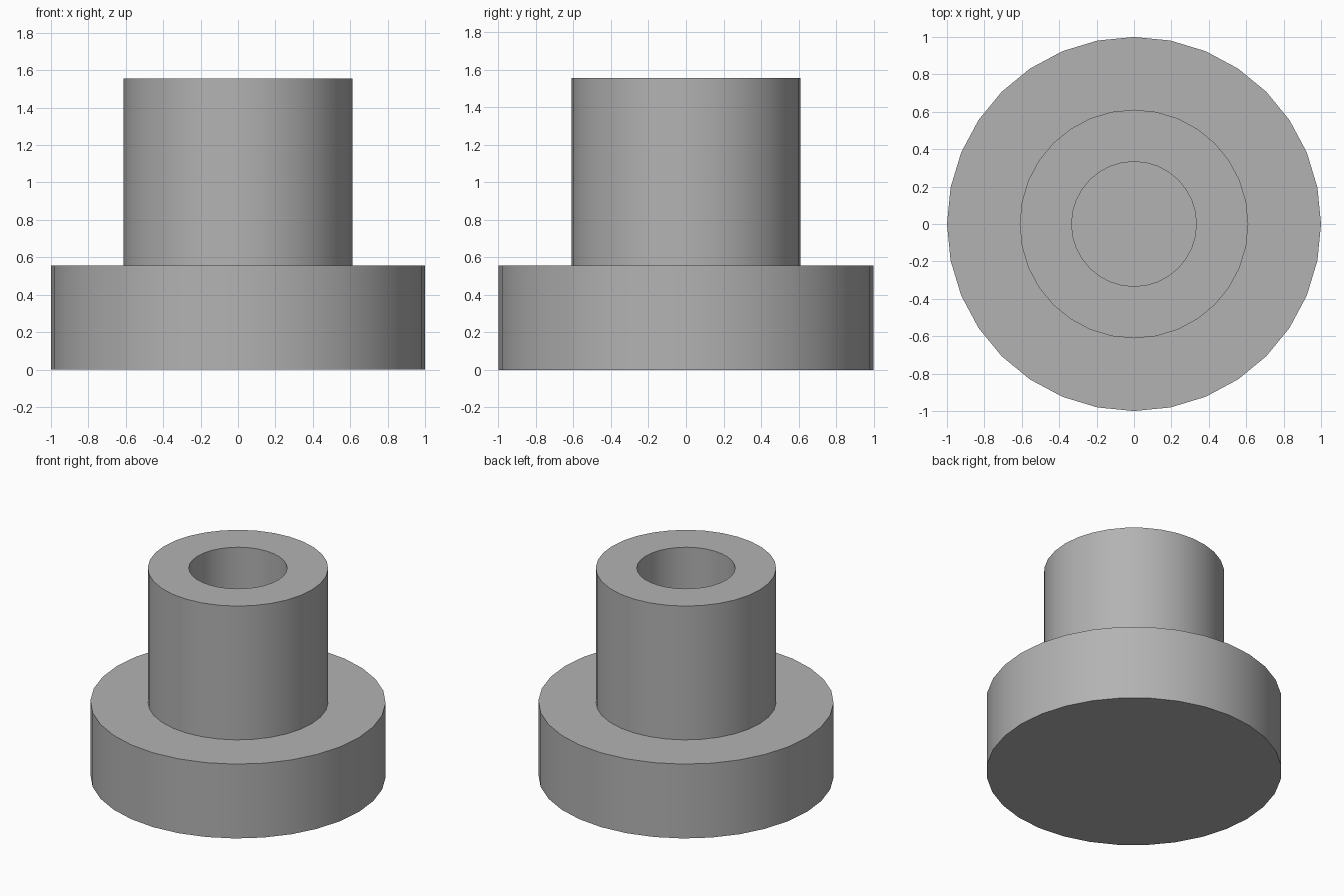
import bpy
import bmesh
import math

cube = bpy.data.objects.get("Cube")
if cube:
    bpy.data.objects.remove(cube, do_unlink=True)

SIDES = 32
UNIT = 1 / 9          # the flange radius is nine units

# Plain grey finish
grey = bpy.data.materials.new("grey")
grey.use_nodes = True
colour = (0.45, 0.45, 0.45, 1)
grey.diffuse_color = colour
grey.node_tree.nodes["Principled BSDF"].inputs["Base Color"].default_value = colour

# Half section: base, flange rim, shoulder, collar, rim, blind bore
profile = [(0, 0), (9, 0), (9, 5), (5.5, 5), (5.5, 14), (3, 14), (3, 5), (0, 5)]

bm = bmesh.new()
verts = [bm.verts.new((r * UNIT, 0, z * UNIT)) for r, z in profile]
edges = [bm.edges.new(pair) for pair in zip(verts, verts[1:])]
bmesh.ops.spin(bm, geom=verts + edges, cent=(0, 0, 0), axis=(0, 0, 1),
               angle=math.tau, steps=SIDES)
bmesh.ops.remove_doubles(bm, verts=bm.verts, dist=0.0001)
bmesh.ops.recalc_face_normals(bm, faces=bm.faces)

mesh = bpy.data.meshes.new("flanged_bushing")
bm.to_mesh(mesh)
bm.free()
mesh.materials.append(grey)

bushing = bpy.data.objects.new("flanged_bushing", mesh)
bpy.context.collection.objects.link(bushing)

# Smooth walls with crisp rims
bpy.ops.object.select_all(action="DESELECT")
bushing.select_set(True)
bpy.context.view_layer.objects.active = bushing
bpy.ops.object.shade_smooth_by_angle(angle=math.radians(30))
